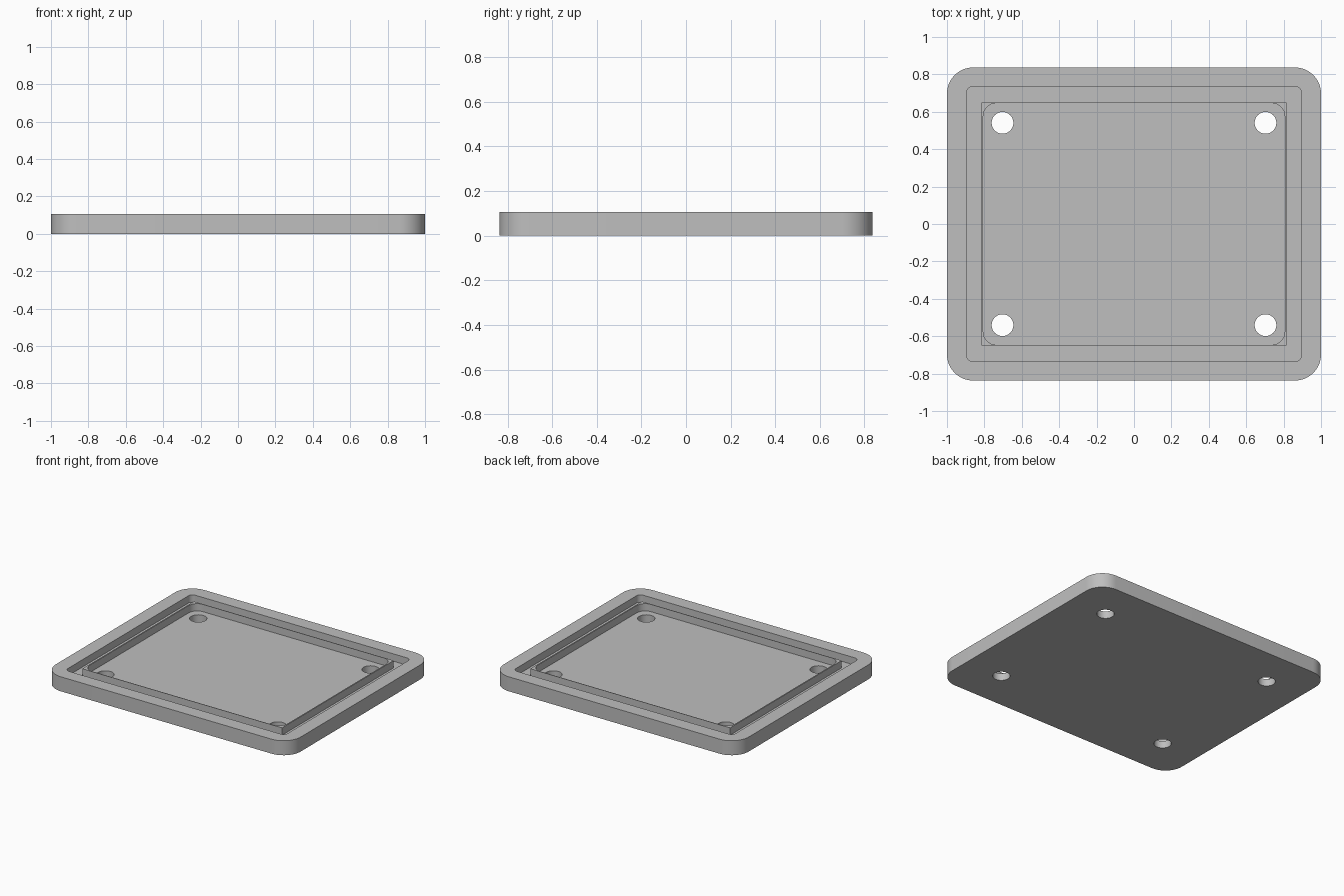
import bpy, bmesh
from math import sin, cos, pi, radians

default = bpy.data.objects.get("Cube")
if default:
    bpy.data.objects.remove(default, do_unlink=True)

HEIGHT = 0.107   # full height of the tray
FLOOR = 0.053    # level of the recessed floor

grey = bpy.data.materials.new("plain grey")
grey.use_nodes = True
colour = (0.52, 0.52, 0.52, 1)
grey.diffuse_color = colour
grey.node_tree.nodes["Principled BSDF"].inputs["Base Color"].default_value = colour


def rounded_outline(hx, hy, r, steps=12):
    """Counter-clockwise rectangle outline with rounded corners."""
    if r == 0:
        return [(hx, hy), (-hx, hy), (-hx, -hy), (hx, -hy)]
    points = []
    for quarter, (sx, sy) in enumerate([(1, 1), (-1, 1), (-1, -1), (1, -1)]):
        for i in range(steps + 1):
            a = (quarter + i / steps) * pi / 2
            points.append((sx * (hx - r) + r * cos(a), sy * (hy - r) + r * sin(a)))
    return points


def prism(name, outline, z0, z1):
    """Solid made by raising a flat outline from z0 to z1."""
    bm = bmesh.new()
    base = bm.faces.new([bm.verts.new((x, y, z0)) for x, y in outline])
    top = bmesh.ops.extrude_face_region(bm, geom=[base])["geom"]
    bmesh.ops.translate(bm, vec=(0, 0, z1 - z0),
                        verts=[v for v in top if isinstance(v, bmesh.types.BMVert)])
    bmesh.ops.recalc_face_normals(bm, faces=bm.faces)
    mesh = bpy.data.meshes.new(name)
    bm.to_mesh(mesh)
    bm.free()
    mesh.materials.append(grey)
    obj = bpy.data.objects.new(name, mesh)
    bpy.context.collection.objects.link(obj)
    return obj


def activate(obj):
    bpy.ops.object.select_all(action='DESELECT')
    obj.select_set(True)
    bpy.context.view_layer.objects.active = obj


def cut(obj, cutter):
    """Subtract the cutter from the object, then discard the cutter."""
    cutter.hide_render = True
    mod = obj.modifiers.new("cut", 'BOOLEAN')
    mod.operation = 'DIFFERENCE'
    mod.solver = 'EXACT'
    mod.object = cutter
    activate(obj)
    bpy.ops.object.modifier_apply(modifier=mod.name)
    bpy.data.objects.remove(cutter, do_unlink=True)


# Tray body with a raised rim around a recessed floor
tray = prism("tray_body", rounded_outline(1.0, 0.837, 0.14), 0, HEIGHT)
cut(tray, prism("recess_cutter", rounded_outline(0.896, 0.735, 0.035), FLOOR, HEIGHT + 0.1))

# Four screw holes through the floor
for sx in (-1, 1):
    for sy in (-1, 1):
        circle = [(sx * 0.703 + 0.058 * cos(i * pi / 24),
                   sy * 0.541 + 0.058 * sin(i * pi / 24)) for i in range(48)]
        cut(tray, prism("hole_cutter", circle, -0.1, HEIGHT))

# Thin inner wall: square corners outside, rounded corners inside
wall = prism("inner_wall", rounded_outline(0.815, 0.65, 0), FLOOR, HEIGHT)
cut(wall, prism("wall_cutter", rounded_outline(0.806, 0.646, 0.07), FLOOR - 0.1, HEIGHT + 0.1))

for part in (tray, wall):
    activate(part)
    bpy.ops.object.shade_smooth_by_angle(angle=radians(30))
